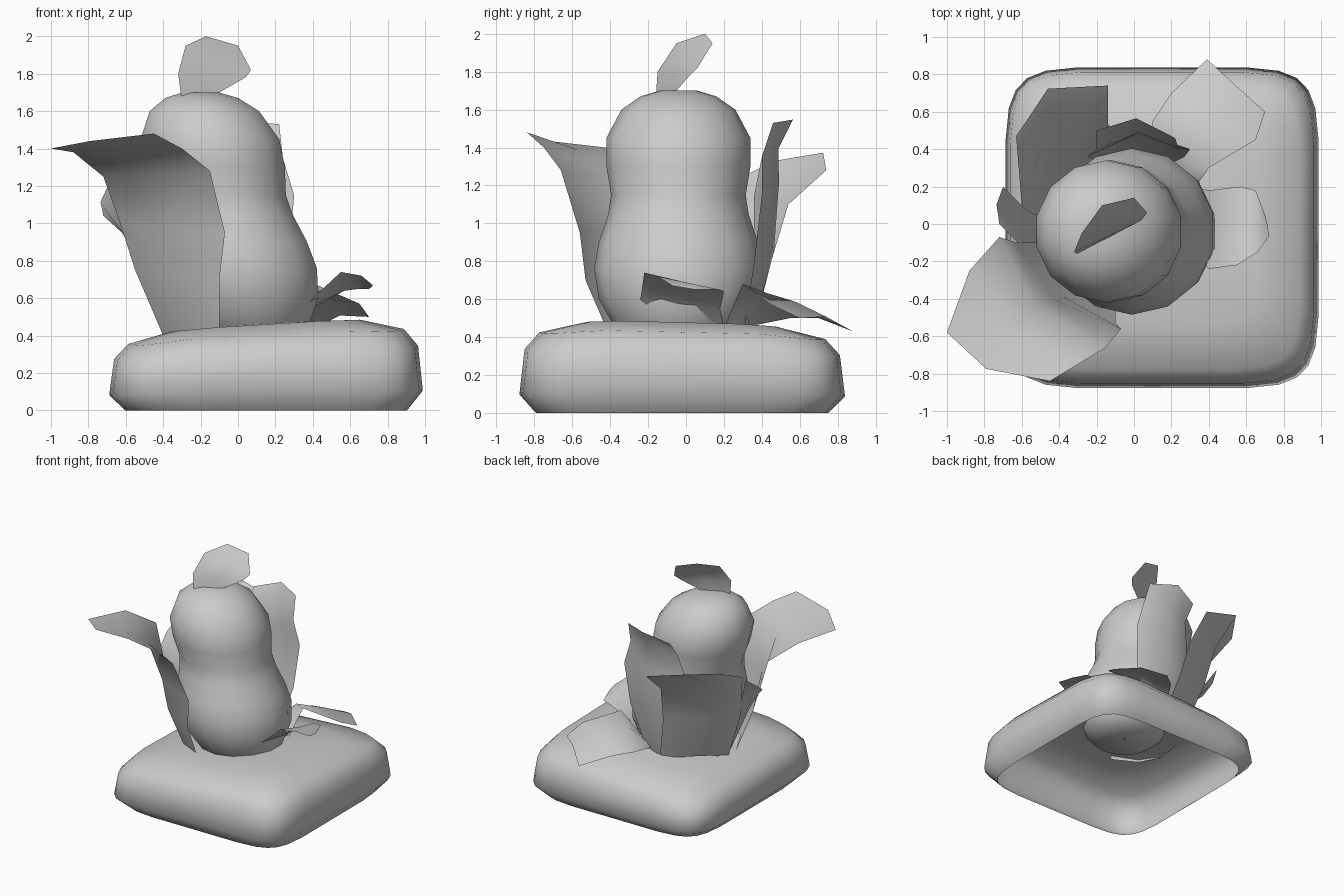
import bpy
import math
from mathutils import Vector

cube = bpy.data.objects.get("Cube")
if cube:
    bpy.data.objects.remove(cube, do_unlink=True)

# One plain grey for every part
grey = bpy.data.materials.new("plain_grey")
grey.use_nodes = True
grey.diffuse_color = (.6, .6, .6, 1)
shader = next(node for node in grey.node_tree.nodes if node.type == "BSDF_PRINCIPLED")
shader.inputs["Base Color"].default_value = grey.diffuse_color


def add_surface(name, rows, closed):
    """Smooth sheet of quads through rows of equal length; closed rows get a top cap."""
    count = len(rows[0])
    verts = [point for row in rows for point in row]
    faces = []
    for start in range(0, len(verts) - count, count):
        for i in range(count if closed else count - 1):
            j = (i + 1) % count
            faces.append((start + i, start + j, start + count + j, start + count + i))
    if closed:
        faces.append(tuple(range(len(verts) - count, len(verts))))
    mesh = bpy.data.meshes.new(name)
    mesh.from_pydata(verts, [], faces)
    mesh.materials.append(grey)
    mesh.polygons.foreach_set("use_smooth", [True] * len(mesh.polygons))
    mesh.update()
    part = bpy.data.objects.new(name, mesh)
    bpy.context.collection.objects.link(part)
    return part


def superellipse(centre, half_x, half_y, roundness, sides):
    """Horizontal ring; a roundness of one gives an ellipse, less gives a rounded box."""
    ring = []
    for i in range(sides):
        angle = math.tau * (i + .5) / sides
        cosine, sine = math.cos(angle), math.sin(angle)
        across = math.copysign(abs(cosine) ** roundness, cosine)
        along = math.copysign(abs(sine) ** roundness, sine)
        ring.append(centre + Vector((half_x * across, half_y * along, 0)))
    return ring


def leaf(name, left, right, curl=0.0, arch=0.0):
    """Thin sheet between two edges; its midrib curls away from the body and arches up."""
    rows = []
    for left_point, right_point in zip(left, right):
        start, end = Vector(left_point), Vector(right_point)
        gap = (end - start).length
        middle = (start + end) / 2
        outward = Vector((middle.x, middle.y, 0)).normalized()
        middle += gap * (curl * outward + Vector((0, 0, arch)))
        rows.append((start, middle, end))
    return add_surface(name, rows, closed=False)


# Cushion: hollow shell, open underneath, tilted on top and pinched at the corners
half_x, half_y = .84, .86
cushion_rings = []
for scale, height in [(.9, 0), (1, .1), (.97, .31), (.88, .39), (.6, .44), (.2, .45)]:
    middle = Vector((.15, -.02, height))
    ring = superellipse(middle, half_x * scale, half_y * scale, .31, 24)
    for point in ring:
        corner = (point.x - middle.x) * (point.y - middle.y) / (half_x * half_y)
        point.z *= 1 + .14 * point.x - .06 * point.y - .2 * corner ** 2
    cushion_rings.append(ring)
add_surface("cushion", cushion_rings, closed=True)

# Body: leaning peanut shape, closed underneath by its first, tiny ring
body_rings = []
for height, radius in [(.37, .01), (.37, .26), (.46, .34), (.6, .42), (.76, .445), (.9, .42),
                       (1.05, .37), (1.15, .355), (1.3, .38), (1.45, .38), (1.6, .3),
                       (1.67, .2), (1.7, .1)]:
    centre = Vector((.14 - .2 * height, -.04, height))
    body_rings.append(superellipse(centre, radius, radius, 1, 14))
add_surface("body", body_rings, closed=True)

# Upright leaves wrapped around the body
leaf("front_leaf",
     left=[(-.4, -.1, .4), (-.55, -.1, .75), (-.63, -.1, 1), (-.72, -.07, 1.25),
           (-.88, -.25, 1.38), (-1, -.58, 1.4)],
     right=[(-.1, -.4, .4), (-.1, -.53, .7), (-.07, -.56, .95), (-.15, -.66, 1.28),
            (-.3, -.75, 1.4), (-.45, -.84, 1.48)],
     curl=.15)
leaf("back_right_leaf",
     left=[(-.4, 0, .4), (-.55, .05, .8), (-.6, .1, 1.15), (-.63, .47, 1.33)],
     right=[(0, .35, .4), (-.1, .45, .8), (-.14, .54, 1.1), (-.14, .74, 1.28)],
     curl=.25, arch=.12)
leaf("back_leaf",
     left=[(-.1, .3, .4), (-.25, .36, .8), (-.25, .36, 1.15), (-.2, .4, 1.35), (-.2, .5, 1.48)],
     right=[(.15, .3, .4), (.27, .36, .8), (.3, .4, 1.15), (.24, .4, 1.35), (.22, .46, 1.53)],
     curl=.2, arch=.1)
leaf("side_leaf",
     left=[(-.35, -.1, .4), (-.53, -.1, .8), (-.62, -.1, .95), (-.72, 0, 1.04)],
     right=[(-.35, .1, .4), (-.53, .05, .8), (-.6, .1, 1), (-.7, .2, 1.19)],
     curl=.1)

# Leaves drooping over the cushion
leaf("back_left_leaf",
     left=[(.1, .3, .45), (.1, .55, .5), (.2, .7, .5), (.39, .88, .43)],
     right=[(.33, .2, .45), (.4, .3, .68), (.65, .45, .57), (.7, .6, .5)],
     arch=.1)
leaf("left_leaf",
     left=[(.3, -.1, .45), (.4, -.24, .6), (.55, -.22, .74), (.66, -.15, .72), (.72, -.07, .67)],
     right=[(.3, .2, .45), (.4, .18, .55), (.57, .2, .64), (.65, .18, .65), (.7, .05, .65)],
     curl=.05)

# Crest leaf on top of the head
leaf("crest_leaf",
     left=[(-.3, -.16, 1.65), (-.32, -.15, 1.8), (-.28, -.05, 1.95), (-.17, .1, 2)],
     right=[(-.1, -.05, 1.7), (.04, .02, 1.78), (.07, .06, 1.82), (0, .14, 1.95)])
